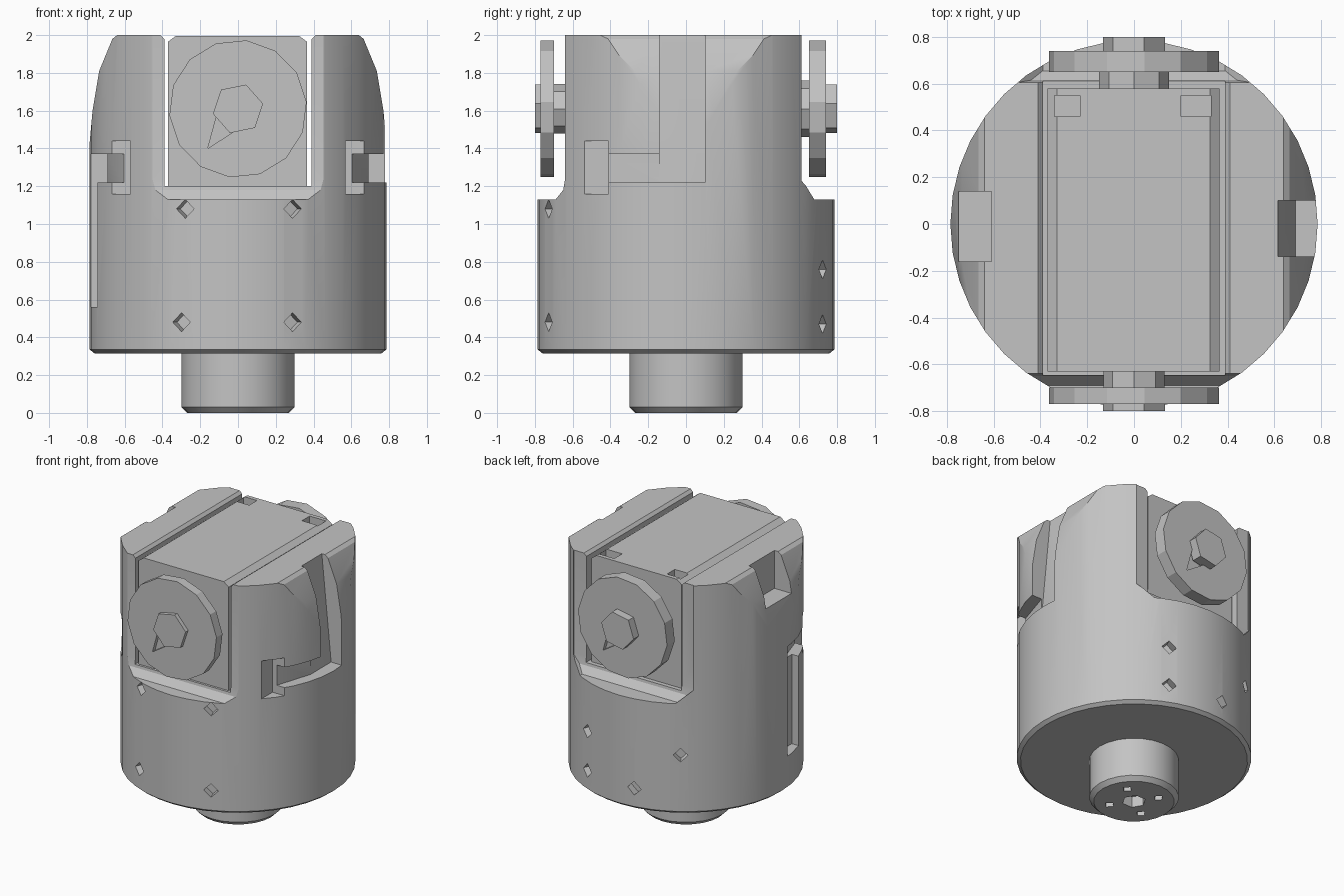
import bpy, bmesh, math
from mathutils import Vector, Matrix

cube = bpy.data.objects.get("Cube")
if cube:
    bpy.data.objects.remove(cube, do_unlink=True)

grey = bpy.data.materials.new("plain_grey")
grey.use_nodes = True
grey.diffuse_color = (0.55, 0.55, 0.55, 1)
grey.node_tree.nodes["Principled BSDF"].inputs["Base Color"].default_value = (0.55, 0.55, 0.55, 1)


def make(name, bm):
    bmesh.ops.recalc_face_normals(bm, faces=bm.faces)
    mesh = bpy.data.meshes.new(name)
    bm.to_mesh(mesh)
    bm.free()
    mesh.materials.append(grey)
    obj = bpy.data.objects.new(name, mesh)
    bpy.context.collection.objects.link(obj)
    return obj


def prism(name, pts, axis, a, b):
    """Extrude a 2D profile along one axis from a to b."""
    bm = bmesh.new()
    verts = []
    for p, q in pts:
        co = [p, q]
        co.insert("xyz".index(axis), a)
        verts.append(bm.verts.new(co))
    face = bm.faces.new(verts)
    out = bmesh.ops.extrude_face_region(bm, geom=[face])["geom"]
    step = Vector([b - a if c == axis else 0 for c in "xyz"])
    bmesh.ops.translate(bm, vec=step, verts=[v for v in out if isinstance(v, bmesh.types.BMVert)])
    return make(name, bm)


def box(name, x, y, z):
    return prism(name, [(x[0], y[0]), (x[1], y[0]), (x[1], y[1]), (x[0], y[1])], "z", *z)


def ngon(r, sides, cx=0, cy=0, turn=0):
    angles = [turn + math.tau * i / sides for i in range(sides)]
    return [(cx + r * math.cos(t), cy + r * math.sin(t)) for t in angles]


def lathe(name, profile, sides):
    """Spin a radius and height profile about z, closed by flat caps."""
    bm = bmesh.new()
    rings = [[bm.verts.new((x, y, z)) for x, y in ngon(r, sides)] for r, z in profile]
    bm.faces.new(rings[0])
    bm.faces.new(rings[-1])
    for low, high in zip(rings, rings[1:]):
        for i in range(sides):
            j = (i + 1) % sides
            bm.faces.new((low[i], low[j], high[j], high[i]))
    return make(name, bm)


def boolean(obj, cutter, mode="DIFFERENCE"):
    mod = obj.modifiers.new("cut", "BOOLEAN")
    mod.operation, mod.solver, mod.object = mode, "EXACT", cutter
    bpy.context.view_layer.objects.active = obj
    bpy.ops.object.modifier_apply(modifier=mod.name)
    bpy.data.objects.remove(cutter, do_unlink=True)


# Round body, later split into two prongs
body = lathe("yoke_body", [(0.76, 0.315), (0.785, 0.335), (0.785, 2.0)], 40)

# Slot for the centre block
boolean(body, box("cutter", (-0.39, 0.39), (-1, 1), (1.2, 2.1)))

# Flat seats with chamfered corners at the two slot ends
for s, inner in ((-1, 0.64), (1, 0.605)):
    side = [(0.95, 1.13), (inner + 0.05, 1.13), (inner + 0.01, 1.18),
            (inner, 1.24), (inner, 2.1), (0.95, 2.1)]
    seat = prism("cutter", [(s * y, z) for y, z in side], "x", -0.49, 0.49)
    outline = [(-0.49, 1.23), (-0.39, 1.13), (0.39, 1.13), (0.49, 1.23), (0.49, 2.2), (-0.49, 2.2)]
    boolean(seat, prism("trim", outline, "y", -1, 1), "INTERSECT")
    boolean(body, seat)

for s in (-1, 1):
    # Curved shoulder and inner chamfer of each prong
    shoulder = [(0.64, 2.1), (0.64, 2.0), (0.665, 1.98), (0.735, 1.81),
                (0.77, 1.6), (0.79, 1.38), (0.95, 1.38), (0.95, 2.1)]
    boolean(body, prism("cutter", [(s * x, z) for x, z in shoulder], "y", -1, 1))
    chamfer = [(0.38, 1.97), (0.42, 2.01), (0.38, 2.01)]
    boolean(body, prism("cutter", [(s * x, z) for x, z in chamfer], "y", -1, 1))
    # Locking pocket and sideways channel
    pocket = sorted((s * 0.57, s * 0.95))
    boolean(body, box("cutter", pocket, (-0.56, -0.41), (1.16, 1.44)))
    back = 0.1 if s > 0 else -0.07
    plan = [(0.575, -0.5), (0.69, -0.14), (0.69, back), (0.95, back), (0.95, -0.5)]
    boolean(body, prism("cutter", [(s * x, y) for x, y in plan], "z", 1.22, 1.37))

# Upright channels: one climbs to the top, the other runs down
rise = [(0.69, 1.23), (0.61, 2.05), (0.95, 2.05), (0.95, 1.23)]
boolean(body, prism("cutter", rise, "y", -0.14, 0.1))
boolean(body, box("cutter", (-0.95, -0.69), (-0.25, -0.07), (0.56, 1.36)))
boolean(body, box("cutter", (-0.75, -0.61), (-0.16, 0.14), (1.72, 2.1)))

# Small set screw pits around the body
pits = [(-0.28, -1, 1.08), (0.29, -1, 1.08), (-0.3, -1, 0.48), (0.29, -1, 0.48),
        (0.3, 1, 0.76), (-0.42, 1, 0.75), (-0.12, 1, 0.47), (0.3, 1, 0.47)]
for x, s, z in pits:
    y = s * math.sqrt(0.785 ** 2 - x * x)
    pit = prism("cutter", ngon(0.05, 4), "z", -0.06, 0.06)
    pit.data.transform(Matrix.Translation((x, y, z)) @ Vector((x, y, 0)).to_track_quat("Z", "Y").to_matrix().to_4x4())
    boolean(body, pit)

# Stem with a socket underneath
stem = lathe("stem", [(0.27, 0), (0.3, 0.03), (0.3, 0.34)], 24)
boolean(stem, prism("cutter", ngon(0.08, 6), "z", -0.1, 0.08))
for x, y in ngon(0.17, 4, turn=0.6):
    boolean(stem, prism("cutter", ngon(0.035, 4, x, y), "z", -0.1, 0.04))

# Centre block with chamfered top edges and two rear notches
section = [(-0.37, 1.14), (0.365, 1.14), (0.365, 1.965), (0.325, 1.995), (-0.33, 1.995), (-0.37, 1.965)]
block = prism("centre_block", section, "y", -0.63, 0.58)
for x in ((0.2, 0.33), (-0.34, -0.23)):
    boolean(block, box("cutter", x, (0.46, 0.55), (1.9, 2.1)))

# Pin caps at both ends: hub, wide disc and pointed boss
for name, s, inner, near, far, hub in (("front", -1, 0.6, 0.7, 0.77, 0.13),
                                       ("rear", 1, 0.55, 0.65, 0.74, 0.15)):
    prism(name + "_pin_hub", ngon(hub, 8, 0, 1.61), "y", s * inner, s * near)
    disc = prism(name + "_pin_disc", ngon(0.365, 14, 0, 1.61, 0.1), "y", s * near, s * far)
    nick = [(-0.16, 1.4), (-0.02, 1.49), (-0.1, 1.62)]
    boolean(disc, prism("cutter", [(-s * x, z) for x, z in nick], "y", s * (far - 0.03), s * 0.9))
    prism(name + "_pin_boss", ngon(0.135, 6, 0, 1.61, 0.2), "y", s * (far - 0.02), s * 0.8)

# Smooth the round walls and keep hard edges
bpy.ops.object.select_all(action="DESELECT")
for obj in (body, stem):
    obj.select_set(True)
bpy.context.view_layer.objects.active = body
bpy.ops.object.shade_smooth_by_angle(angle=math.radians(25))
